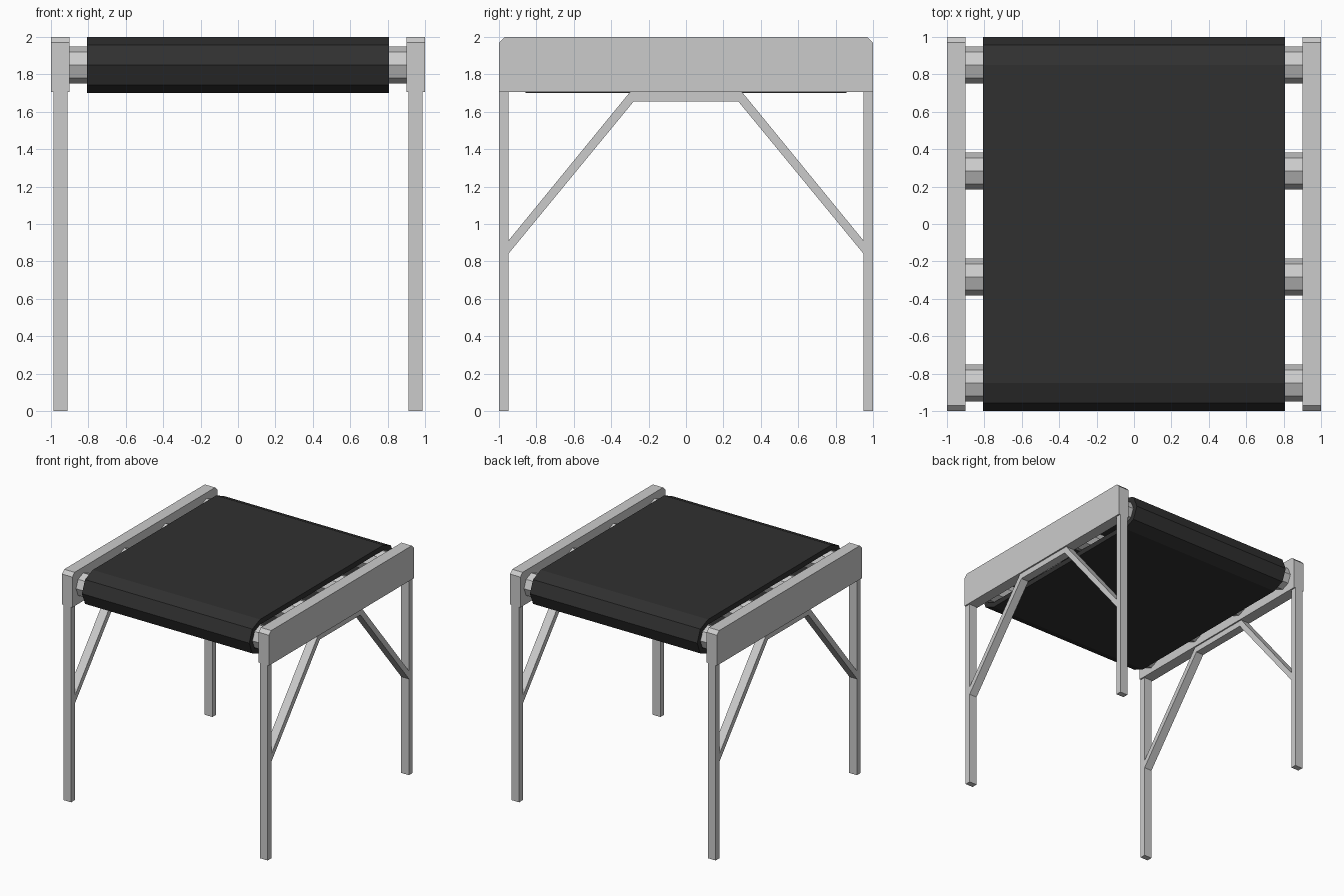
import bpy
from math import cos, sin, pi

if "Cube" in bpy.data.objects:
    bpy.data.objects.remove(bpy.data.objects["Cube"])


def mesh_object(name, verts, faces):
    me = bpy.data.meshes.new(name)
    me.from_pydata(verts, [], faces)
    ob = bpy.data.objects.new(name, me)
    bpy.context.collection.objects.link(ob)
    return ob


def extrude_x(name, profile, x0, x1):
    """Solid made by extruding a counter-clockwise (y, z) outline along x."""
    n = len(profile)
    verts = [(x, y, z) for x in (x0, x1) for y, z in profile]
    faces = [tuple(range(n))[::-1], tuple(range(n, 2 * n))]
    faces += [(i, (i + 1) % n, (i + 1) % n + n, i + n) for i in range(n)]
    return mesh_object(name, verts, faces)


def box(y0, y1, z0, z1):
    return [(y0, z0), (y1, z0), (y1, z1), (y0, z1)]


AXLE_Z, END_Y = 1.85, 0.85
RAIL_Z = 1.705

# Side rails, legs and angled braces
rail = [(-1, RAIL_Z), (1, RAIL_Z), (1, 1.97), (0.97, 2), (-0.97, 2), (-1, 1.97)]
brace = [(-0.95, 0.84), (-0.28, 1.655), (0.28, 1.655), (0.95, 0.84),
         (0.95, 0.91), (0.30, RAIL_Z), (-0.30, RAIL_Z), (-0.95, 0.91)]
for side, s in (("left", -1), ("right", 1)):
    def span(a, b):
        return sorted((s * a, s * b))
    extrude_x(f"{side}_rail", rail, *span(0.90, 1.0))
    extrude_x(f"{side}_brace", brace, *span(0.912, 0.987))
    extrude_x(f"{side}_front_leg", box(-1, -0.95, 0, RAIL_Z), *span(0.912, 0.987))
    extrude_x(f"{side}_back_leg", box(0.95, 1, 0, RAIL_Z), *span(0.912, 0.987))

# Eight-sided rollers
for i in range(4):
    cy = -END_Y + i * 2 * END_Y / 3
    ring = [(cy + 0.1 * cos(k * pi / 4), AXLE_Z + 0.1 * sin(k * pi / 4)) for k in range(8)]
    extrude_x(f"roller_{i + 1}", ring, -0.905, 0.905)


# Belt: hollow loop around the rollers
def loop(r):
    pts = []
    for cy, start in ((END_Y, -pi / 2), (-END_Y, pi / 2)):
        pts += [(cy + r * cos(start + k * pi / 4), AXLE_Z + r * sin(start + k * pi / 4))
                for k in range(5)]
    return pts


outer, inner = loop(0.15), loop(0.105)
n = len(outer)
verts = [(x, y, z) for x in (-0.808, 0.808) for ring in (outer, inner) for y, z in ring]
faces = []
for i in range(n):
    j = (i + 1) % n
    faces += [(i, j, j + 2 * n, i + 2 * n),
              (j + n, i + n, i + 3 * n, j + 3 * n),
              (j, i, i + n, j + n),
              (i + 2 * n, j + 2 * n, j + 3 * n, i + 3 * n)]
belt = mesh_object("belt", verts, faces)
mat = bpy.data.materials.new("black_rubber")
mat.diffuse_color = (0.03, 0.03, 0.03, 1)
mat.use_nodes = True
mat.node_tree.nodes["Principled BSDF"].inputs["Base Color"].default_value = mat.diffuse_color
belt.data.materials.append(mat)
